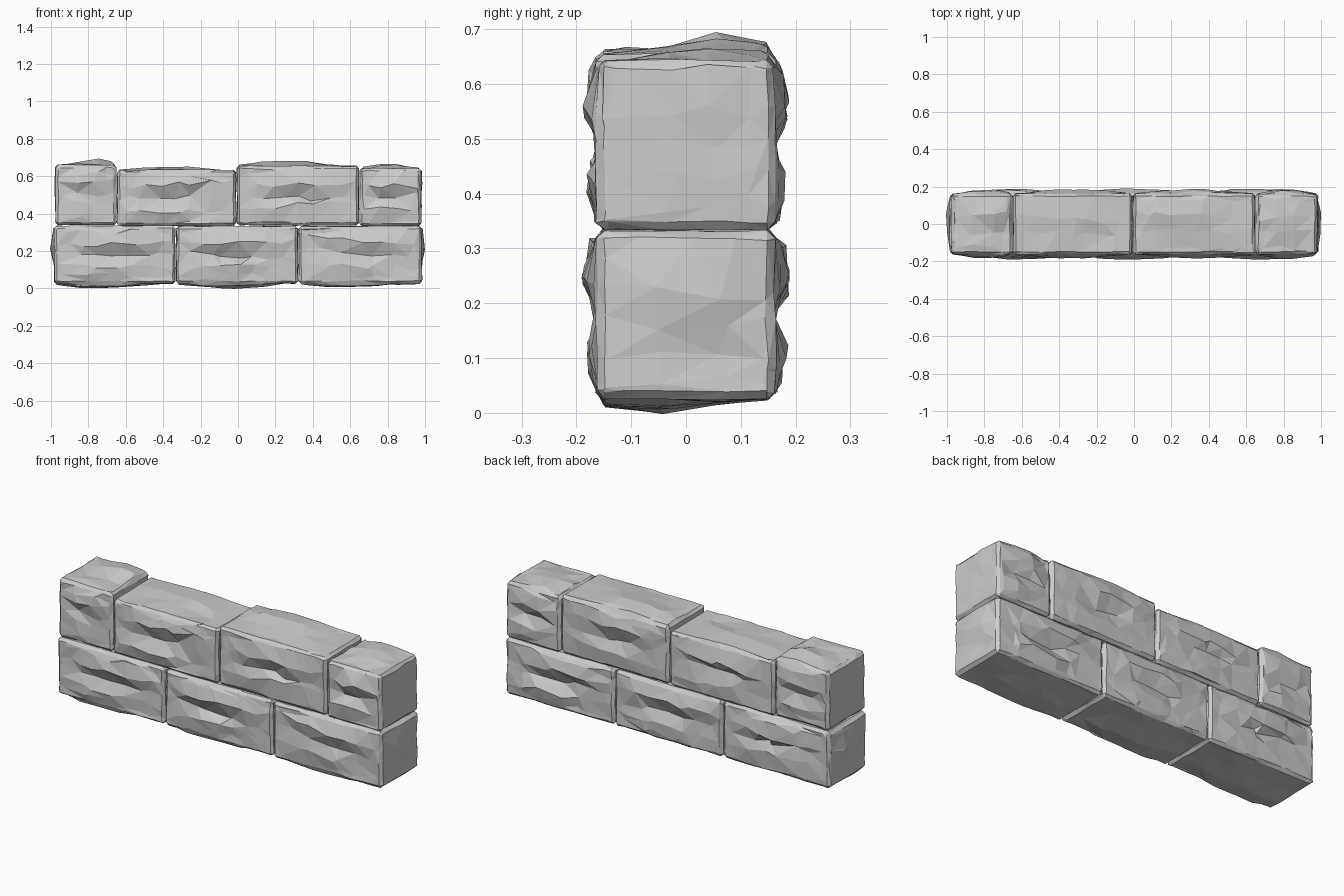
import bpy, bmesh, random
from mathutils import Vector, noise

if "Cube" in bpy.data.objects:
    bpy.data.objects.remove(bpy.data.objects["Cube"])


def bump(u, v, cu, cv, ru, rv):
    # smooth hill centred at (cu, cv) on a face whose coordinates run -1..1
    d = ((u - cu) / ru) ** 2 + ((v - cv) / rv) ** 2
    return max(0.0, 1 - d)


def stone(name, x0, x1, z0, z1, seed, top=0.0, top_u=0.0, bottom=0.0, left=0.0, right=0.0):
    rng = random.Random(seed)
    half = Vector(((x1 - x0) / 2, 0.165, (z1 - z0) / 2))
    centre = Vector(((x0 + x1) / 2, 0, (z0 + z1) / 2))
    bm = bmesh.new()
    bmesh.ops.create_cube(bm, size=2)
    bmesh.ops.scale(bm, vec=half, verts=bm.verts)
    bmesh.ops.bevel(bm, geom=bm.edges[:], offset=0.014, segments=1, affect='EDGES')

    # uneven, slightly tilted cuts give chiselled facets
    for axis, count in ((0, 7 if half.x > 0.25 else 4), (1, 4), (2, 5)):
        for i in range(count):
            t = -0.8 + 1.6 * i / (count - 1) + rng.uniform(-0.06, 0.06)
            co = Vector()
            co[axis] = t * half[axis]
            no = Vector([rng.uniform(-0.07, 0.07) for _ in range(3)])
            no[axis] = 1
            bmesh.ops.bisect_plane(bm, geom=bm.verts[:] + bm.edges[:] + bm.faces[:],
                                   plane_co=co, plane_no=no.normalized())
    bmesh.ops.remove_doubles(bm, verts=bm.verts[:], dist=0.008)

    # push each face in or out to form ledges and chips
    for vert in bm.verts:
        p = vert.co.copy()
        n = [p[i] / half[i] for i in range(3)]
        q = Vector((p.x * 5, p.y * 9, p.z * 11)) + Vector((seed * 3.7, 0, 0))
        rough = noise.noise(q)
        for axis in range(3):
            if abs(p[axis]) < half[axis] - 0.002:
                continue
            s = 1 if p[axis] > 0 else -1
            a, b = [i for i in range(3) if i != axis]
            u, v = n[a], n[b]
            rim = min(1, 3.5 * max(0, 1 - max(abs(u), abs(v))))
            if axis == 1:
                w = u * s
                h = 0.026 * bump(w, v, -0.05, 0.48, 0.95, 0.42)
                h += 0.018 * bump(w, v, 0.25, -0.5, 0.7, 0.35)
                h -= 0.016 * bump(w, v, 0, -0.08, 0.55, 0.25)
                h += rim * 0.010 * rough
                h = min(h, 0.026)
            elif axis == 2:
                amp = top if s > 0 else bottom
                h = amp * bump(u, v, top_u if s > 0 else -0.2, 0.35 * s, 0.85, 0.85)
                h += rim * min(amp, 0.012) * rough * 0.7
            else:
                amp = right if s > 0 else left
                h = amp * bump(u, v, 0, 0.4, 0.9, 0.65) + rim * min(amp, 0.01) * rough
            vert.co[axis] += s * h
        # jitter sideways without leaving the face
        for axis in range(3):
            if abs(n[axis]) < 0.85:
                vert.co[axis] += rng.uniform(-0.1, 0.1) * half[axis]
            elif abs(p[axis]) > half[axis] - 0.016:
                s = 1 if p[axis] > 0 else -1
                vert.co[axis] -= s * rng.uniform(0, 0.005)
    bmesh.ops.triangulate(bm, faces=bm.faces[:], quad_method='BEAUTY')
    bmesh.ops.translate(bm, vec=centre, verts=bm.verts)
    bmesh.ops.recalc_face_normals(bm, faces=bm.faces[:])
    mesh = bpy.data.meshes.new(name)
    bm.to_mesh(mesh)
    bm.free()
    obj = bpy.data.objects.new(name, mesh)
    bpy.context.collection.objects.link(obj)


# bottom course of three long stones
stone("lower_stone_left", -0.985, -0.333, 0.023, 0.337, 1, bottom=0.024, left=0.019)
stone("lower_stone_middle", -0.333, 0.323, 0.023, 0.335, 2, bottom=0.024)
stone("lower_stone_right", 0.323, 0.984, 0.023, 0.335, 3, bottom=0.022, right=0.019)

# top course with short stones at both ends
stone("upper_stone_left_end", -0.978, -0.648, 0.337, 0.663, 4, top=0.03, top_u=0.2, left=0.004)
stone("upper_stone_left", -0.648, -0.008, 0.332, 0.637, 5, top=0.018)
stone("upper_stone_right", -0.008, 0.648, 0.335, 0.658, 6, top=0.027, top_u=-0.2)
stone("upper_stone_right_end", 0.648, 0.982, 0.332, 0.646, 7, top=0.026, top_u=-0.1, right=0.003)
